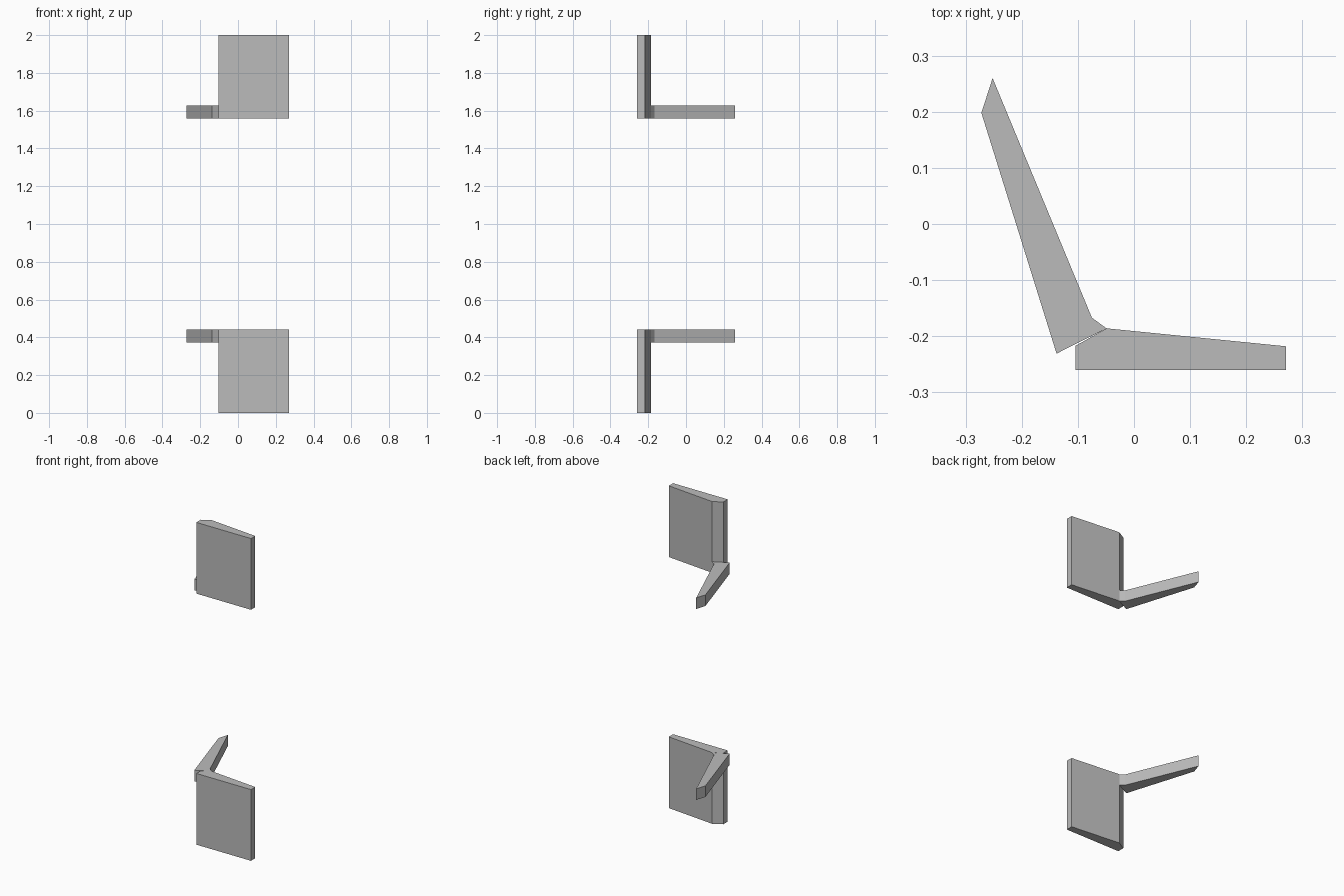
import bpy
import bmesh

if "Cube" in bpy.data.objects:
    bpy.data.objects.remove(bpy.data.objects["Cube"])

grey = bpy.data.materials.new("plain_grey")
grey.diffuse_color = (0.5, 0.5, 0.5, 1)
grey.use_nodes = True
grey.node_tree.nodes["Principled BSDF"].inputs["Base Color"].default_value = grey.diffuse_color

# Plan outlines, counter-clockwise
PLATE = [(-0.104, -0.26), (0.271, -0.26), (0.271, -0.218),
         (-0.049, -0.186), (-0.104, -0.217)]
ARM = [(-0.138, -0.231), (-0.049, -0.186), (-0.075, -0.167),
       (-0.252, 0.26), (-0.272, 0.198)]


def prism(name, outline, z0, z1):
    """Extrude a plan outline between two heights."""
    bm = bmesh.new()
    base = bm.faces.new([bm.verts.new((x, y, z0)) for x, y in outline])
    top = bmesh.ops.extrude_face_region(bm, geom=[base])["geom"]
    verts = [v for v in top if isinstance(v, bmesh.types.BMVert)]
    bmesh.ops.translate(bm, verts=verts, vec=(0, 0, z1 - z0))
    bmesh.ops.recalc_face_normals(bm, faces=bm.faces)
    mesh = bpy.data.meshes.new(name)
    bm.to_mesh(mesh)
    bm.free()
    mesh.materials.append(grey)
    obj = bpy.data.objects.new(name, mesh)
    bpy.context.collection.objects.link(obj)


# Upright plates, each with an arm along its inner edge
prism("lower_plate", PLATE, 0.0, 0.442)
prism("lower_arm", ARM, 0.373, 0.442)
prism("upper_plate", PLATE, 1.558, 2.0)
prism("upper_arm", ARM, 1.558, 1.627)
